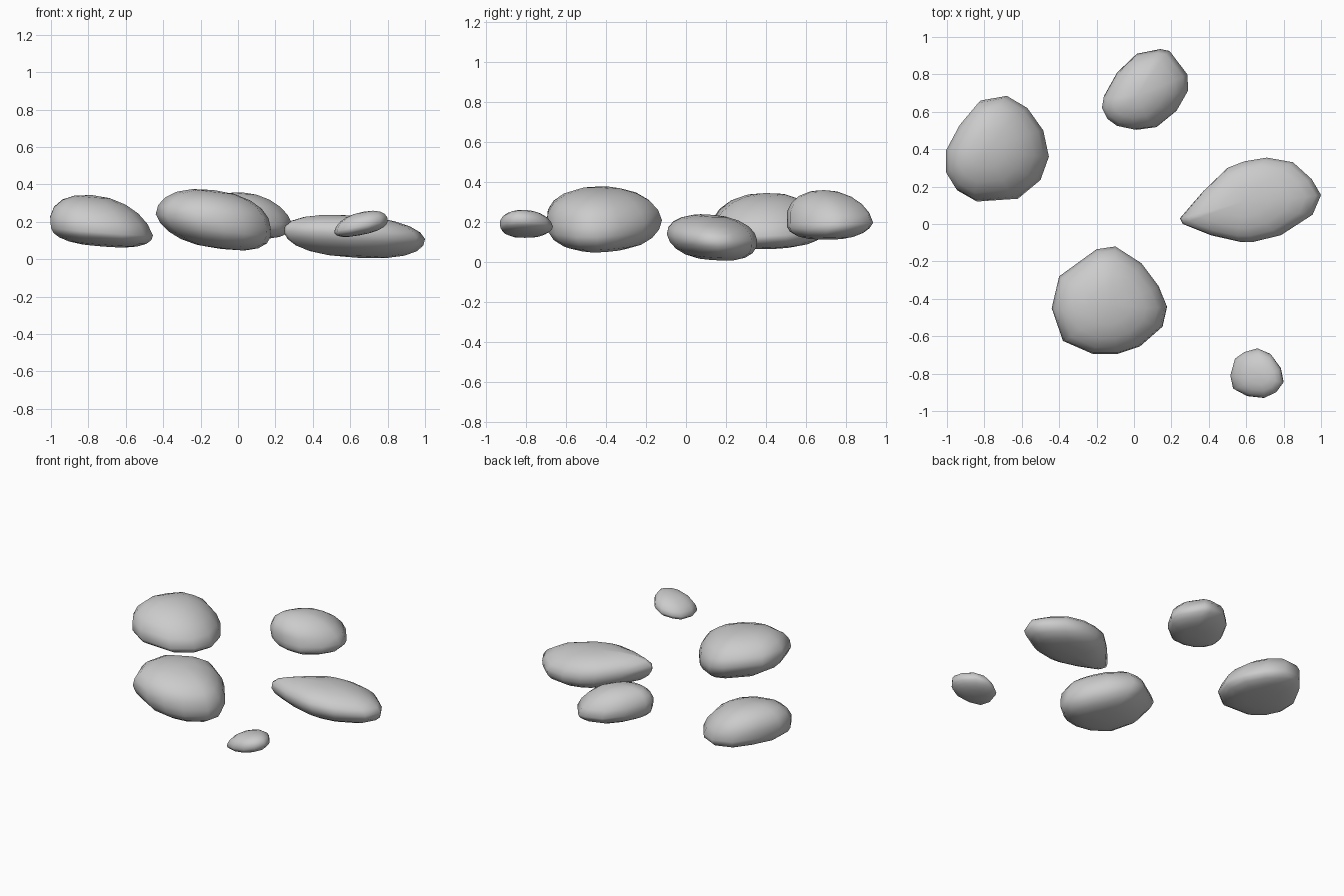
import bpy, bmesh, math
from mathutils import Vector

if "Cube" in bpy.data.objects:
    bpy.data.objects.remove(bpy.data.objects["Cube"])

RINGS = 10  # latitude steps from bottom to top


def stone(name, outline, centre_z, tilt, top, bottom, full_top=.85, full_low=.75):
    """Loft a pebble: plan outline on a tilted waist, closed by two rounded caps.
    A smaller full_* exponent makes that cap boxier."""
    cx = (min(p[0] for p in outline) + max(p[0] for p in outline)) / 2
    cy = (min(p[1] for p in outline) + max(p[1] for p in outline)) / 2
    c = Vector((cx, cy, centre_z))
    waist = [Vector((x - cx, y - cy, tilt[0] * (x - cx) + tilt[1] * (y - cy)))
             for x, y in outline]
    n = len(waist)
    bm = bmesh.new()
    low, high = Vector(bottom), Vector(top)
    rings = []
    for i in range(1, RINGS):
        a = -math.pi / 2 + math.pi * i / RINGS
        pole = (high if a > 0 else low) - c
        k = math.cos(a) ** (full_top if a > 0 else full_low)
        s = abs(math.sin(a))
        rings.append([bm.verts.new(c + w * k + pole * s) for w in waist])
    v_low, v_high = bm.verts.new(low), bm.verts.new(high)
    for r0, r1 in zip(rings, rings[1:]):
        for j in range(n):
            q = (j + 1) % n
            bm.faces.new((r0[j], r0[q], r1[q], r1[j]))
    for j in range(n):
        q = (j + 1) % n
        bm.faces.new((v_low, rings[0][q], rings[0][j]))
        bm.faces.new((v_high, rings[-1][j], rings[-1][q]))
    bmesh.ops.recalc_face_normals(bm, faces=bm.faces)
    for f in bm.faces:
        f.smooth = True
    mesh = bpy.data.meshes.new(name)
    bm.to_mesh(mesh)
    bm.free()
    ob = bpy.data.objects.new(name, mesh)
    bpy.context.collection.objects.link(ob)
    return ob


# left stone, sloping down to the right
stone("left_stone",
      [(-.68, .685), (-.82, .66), (-.925, .535), (-1, .395), (-1, .27), (-.945, .18),
       (-.84, .12), (-.62, .135), (-.5, .235), (-.455, .36), (-.485, .5), (-.57, .62)],
      .15, (-.08, .03), (-.78, .4, .343), (-.72, .42, .068), .9)

# large front stone
stone("front_stone",
      [(-.1, -.12), (-.2, -.135), (-.4, -.28), (-.44, -.45), (-.38, -.625),
       (-.22, -.695), (-.09, -.695), (.03, -.655), (.15, -.55), (.175, -.44),
       (.13, -.33), (.04, -.21)],
      .205, (-.12, .02), (-.13, -.43, .37), (-.09, -.42, .055))

# back stone
stone("back_stone",
      [(.14, .935), (.015, .91), (-.09, .81), (-.16, .685), (-.17, .625), (-.14, .565),
       (-.085, .525), (.01, .505), (.12, .52), (.23, .61), (.29, .715), (.285, .8),
       (.19, .925)],
      .2, (-.06, 0), (.02, .69, .358), (.07, .69, .112), .95)

# long pointed right stone
stone("right_stone",
      [(.71, .355), (.59, .335), (.5, .3), (.37, .175), (.245, .03), (.26, 0),
       (.41, -.06), (.565, -.095), (.64, -.095), (.785, -.06), (.955, .05),
       (1, .155), (.95, .24), (.85, .33)],
      .125, (-.04, -.05), (.59, .12, .235), (.64, .15, .008))

# small front right stone
stone("small_stone",
      [(.66, -.665), (.59, -.685), (.54, -.72), (.515, -.81), (.53, -.88),
       (.605, -.92), (.695, -.93), (.76, -.9), (.8, -.845), (.785, -.77),
       (.73, -.695)],
      .175, (.18, 0), (.67, -.81, .254), (.65, -.8, .128))
